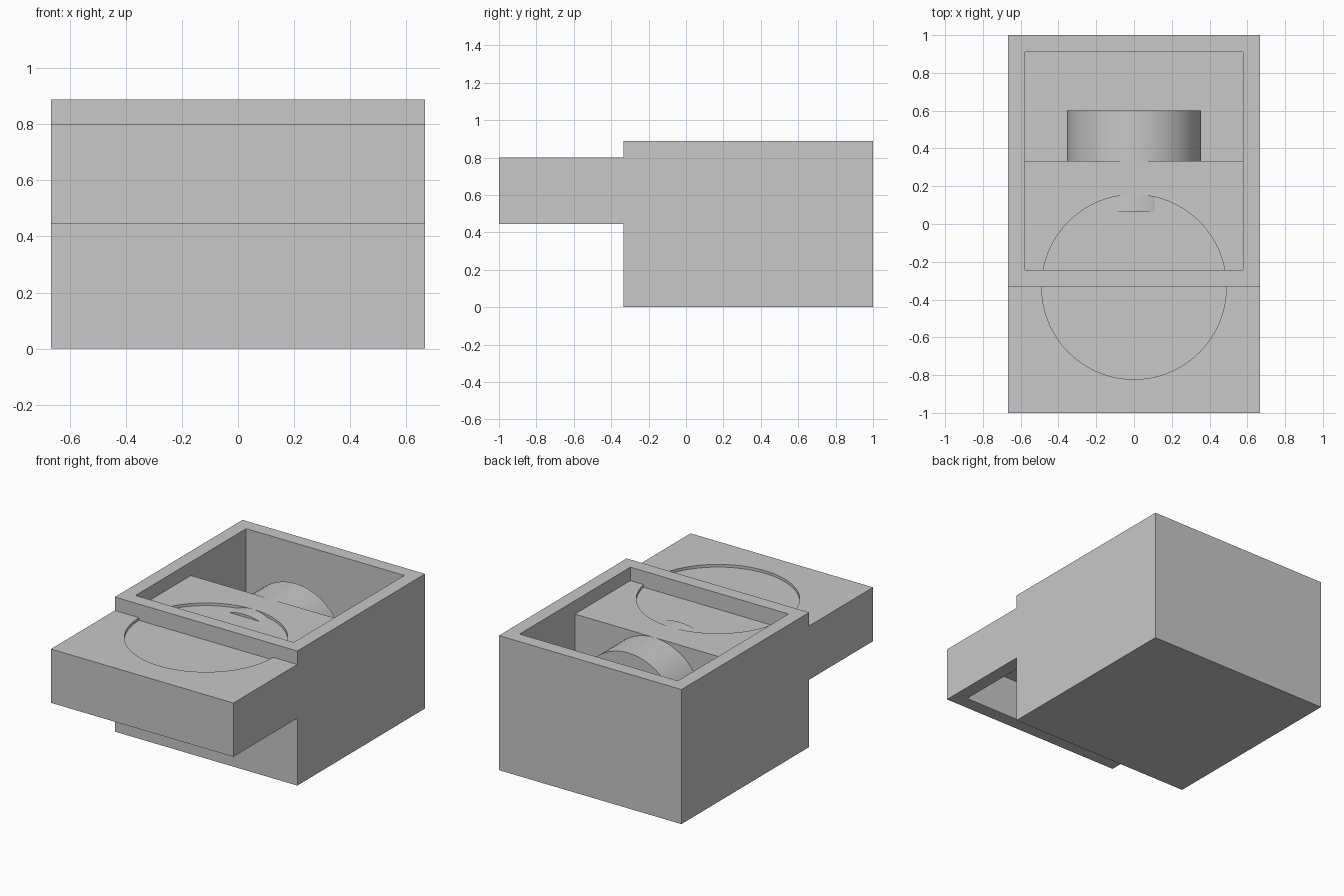
import bpy, math

if "Cube" in bpy.data.objects:
    bpy.data.objects.remove(bpy.data.objects["Cube"])

U = 2 / 22.5  # base module: every size is a multiple of it

grey = bpy.data.materials.new("light_grey")
grey.diffuse_color = (0.58, 0.58, 0.58, 1)
grey.use_nodes = True
grey.node_tree.nodes["Principled BSDF"].inputs["Base Color"].default_value = grey.diffuse_color


def finish(ob, name):
    ob.name = name
    ob.data.materials.clear()
    ob.data.materials.append(grey)
    return ob


def box(name, x, y, z):
    """Box from (min, max) ranges in modules."""
    bpy.ops.mesh.primitive_cube_add(size=1)
    ob = bpy.context.object
    for v in ob.data.vertices:
        v.co = [(r[1] if c > 0 else r[0]) * U for c, r in zip(v.co, (x, y, z))]
    return finish(ob, name)


def cylinder(name, radius, depth, location, rotation=(0, 0, 0), sides=64):
    bpy.ops.mesh.primitive_cylinder_add(
        vertices=sides, radius=radius * U, depth=depth * U,
        location=[c * U for c in location], rotation=rotation)
    return finish(bpy.context.object, name)


def cut(ob, cutter):
    mod = ob.modifiers.new("cut", 'BOOLEAN')
    mod.operation = 'DIFFERENCE'
    mod.solver = 'EXACT'
    mod.object = cutter
    bpy.context.view_layer.objects.active = ob
    bpy.ops.object.modifier_apply(modifier=mod.name)
    bpy.data.objects.remove(cutter)


def smooth(ob):
    bpy.ops.object.select_all(action='DESELECT')
    ob.select_set(True)
    bpy.context.view_layer.objects.active = ob
    bpy.ops.object.shade_smooth_by_angle(angle=math.radians(30))


# Open-topped housing with one-module walls and floor
housing = box("housing", (-7.5, 7.5), (-3.75, 11.25), (0, 10))
cut(housing, box("housing_cutter", (-6.5, 6.5), (-2.75, 10.25), (1, 12)))

# Sliding tray: hollow from below, shallow round recess on top
tray = box("tray", (-7.5, 7.5), (-11.25, 3.75), (5, 9))
cut(tray, box("tray_cutter", (-6.5, 6.5), (-10.25, 2.75), (4, 8)))
cut(tray, cylinder("recess_cutter", 5.5, 0.4, (0, -3.75, 9), sides=128))
smooth(tray)

# Horizontal drum inside, its top flush with the tray
drum = cylinder("drum", 4, 6, (0, 3.75, 5), (math.pi / 2, 0, 0))
smooth(drum)
